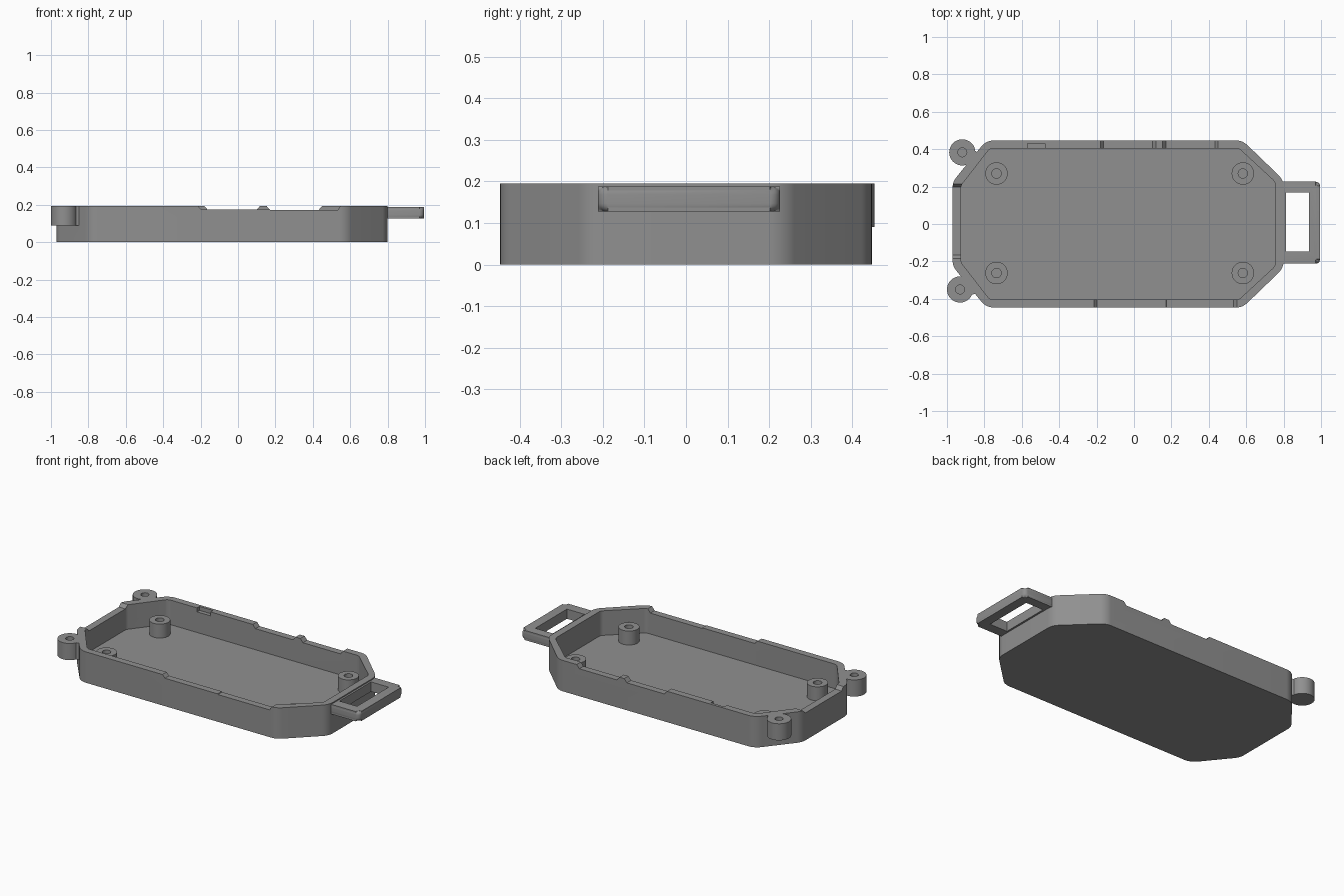
import bpy, bmesh, math
from mathutils import Vector

if "Cube" in bpy.data.objects:
    bpy.data.objects.remove(bpy.data.objects["Cube"], do_unlink=True)

grey = bpy.data.materials.new("plain grey")
grey.use_nodes = True
grey.diffuse_color = (0.28, 0.28, 0.28, 1)
grey.node_tree.nodes["Principled BSDF"].inputs["Base Color"].default_value = (0.28, 0.28, 0.28, 1)


def rounded(points, radius, steps=8):
    """Round the corners of a closed outline."""
    out = []
    for i, p in enumerate(points):
        p = Vector(p)
        a = (Vector(points[i - 1]) - p).normalized()
        b = (Vector(points[(i + 1) % len(points)]) - p).normalized()
        half = a.angle(b) / 2
        t = radius / math.tan(half)
        centre = p + (a + b).normalized() * radius / math.sin(half)
        start, end = p + a * t - centre, p + b * t - centre
        for k in range(steps + 1):
            d = start.lerp(end, k / steps)
            out.append(centre + d.normalized() * radius)
    return out


def finish(name, bm):
    bmesh.ops.recalc_face_normals(bm, faces=bm.faces)
    mesh = bpy.data.meshes.new(name)
    bm.to_mesh(mesh)
    bm.free()
    ob = bpy.data.objects.new(name, mesh)
    bpy.context.collection.objects.link(ob)
    mesh.materials.append(grey)
    return ob


def prism(name, outline, low, high, axis="z", soft=0, soft_all=False):
    """Extrude an outline along an axis, optionally rounding its rim edges."""
    def place(p, h):
        return {"z": (p[0], p[1], h), "y": (p[0], h, p[1]), "x": (h, p[0], p[1])}[axis]
    bm = bmesh.new()
    rings = [[bm.verts.new(place(p, h)) for p in outline] for h in (low, high)]
    n = len(outline)
    bm.faces.new(rings[0])
    bm.faces.new(rings[1])
    for i in range(n):
        j = (i + 1) % n
        bm.faces.new((rings[0][i], rings[0][j], rings[1][j], rings[1][i]))
    if soft:
        caps = [set(r) for r in (rings if soft_all else rings[:1])]
        edges = [e for e in bm.edges if any(set(e.verts) <= c for c in caps)]
        bmesh.ops.bevel(bm, geom=edges, offset=soft, segments=5, profile=0.5, affect="EDGES")
    return finish(name, bm)


def circle(x, y, r, n=32):
    return [(x + r * math.cos(math.tau * i / n), y + r * math.sin(math.tau * i / n)) for i in range(n)]


def rect(x0, x1, y0, y1):
    return [(x0, y0), (x1, y0), (x1, y1), (x0, y1)]


def combine(target, tool, operation="DIFFERENCE"):
    mod = target.modifiers.new("combine", "BOOLEAN")
    mod.operation, mod.solver, mod.object = operation, "EXACT", tool
    bpy.context.view_layer.objects.active = target
    bpy.ops.object.modifier_apply(modifier=mod.name)
    bpy.data.objects.remove(tool, do_unlink=True)


def octagon(x0, x1, y, xa, xb, ya, yb):
    return [(xa, -y), (xb, -y), (x1, -yb), (x1, yb), (xb, y), (xa, y), (x0, ya), (x0, -ya)]


TOP = 0.195
FLOOR = 0.04

# Open tray with chamfered corners
tray = prism("tray", rounded(octagon(-0.97, 0.80, 0.447, -0.79, 0.58, 0.225, 0.235), 0.09),
             0, TOP, soft=0.02)

# Outer screw lugs, joined to the tray by short webs
lugs = [(-0.918, 0.383), (-0.93, -0.35)]
for x, y in lugs:
    combine(tray, prism("lug", circle(x, y, 0.07), 0.09, TOP), "UNION")
    s = math.copysign(1, y)
    web = [(x + 0.03, y + s * 0.035), (x + 0.02, y - s * 0.055),
           (-0.83, s * 0.31), (-0.81, s * 0.365)]
    combine(tray, prism("web", web, 0.09, TOP), "UNION")

combine(tray, prism("cavity", rounded(octagon(-0.925, 0.755, 0.405, -0.77, 0.56, 0.205, 0.225), 0.04),
                    FLOOR, 0.4))
for x, y in lugs:
    combine(tray, prism("lug_hole", circle(x, y, 0.024, 20), 0.11, 0.4))


# Sloped notches in the rim
def notch(a, b, depth, low, high, axis, slope=0.018):
    shape = [(a + slope, TOP - depth), (b - slope, TOP - depth), (b, TOP), (b, 0.3), (a, 0.3), (a, TOP)]
    combine(tray, prism("notch", shape, low, high, axis))


notch(-0.18, 0.118, 0.022, 0.38, 0.5, "y")
notch(0.152, 0.45, 0.022, 0.38, 0.5, "y")
notch(-0.215, 0.30, 0.019, -0.5, -0.38, "y")
notch(0.155, 0.55, 0.023, -0.5, -0.38, "y")
notch(-0.185, 0.215, 0.022, -1.1, -0.9, "x")

# Small catch slot in the back wall
combine(tray, prism("slot", rect(-0.57, -0.475, 0.39, 0.43), 0.17, 0.3))

# Board standoffs with screw holes
standoffs = []
for x in (-0.735, 0.582):
    for side, y in (("back", 0.27), ("front", -0.262)):
        post = prism(f"{side}_{'left' if x > 0 else 'right'}_standoff", circle(x, y, 0.06), FLOOR - 0.01, 0.128)
        combine(post, prism("post_hole", circle(x, y, 0.025, 20), 0.06, 0.4))
        standoffs.append(post)

# Strap loop on the end
loop = prism("strap_loop", rounded(rect(0.765, 0.995, -0.212, 0.226), 0.024, 5),
             0.127, 0.188, soft=0.02, soft_all=True)
combine(loop, prism("loop_hole", rect(0.812, 0.935, -0.148, 0.168), 0, 0.4))

bpy.ops.object.select_all(action="DESELECT")
for ob in [tray, loop] + standoffs:
    ob.select_set(True)
bpy.context.view_layer.objects.active = tray
bpy.ops.object.shade_smooth_by_angle(angle=math.radians(32))
